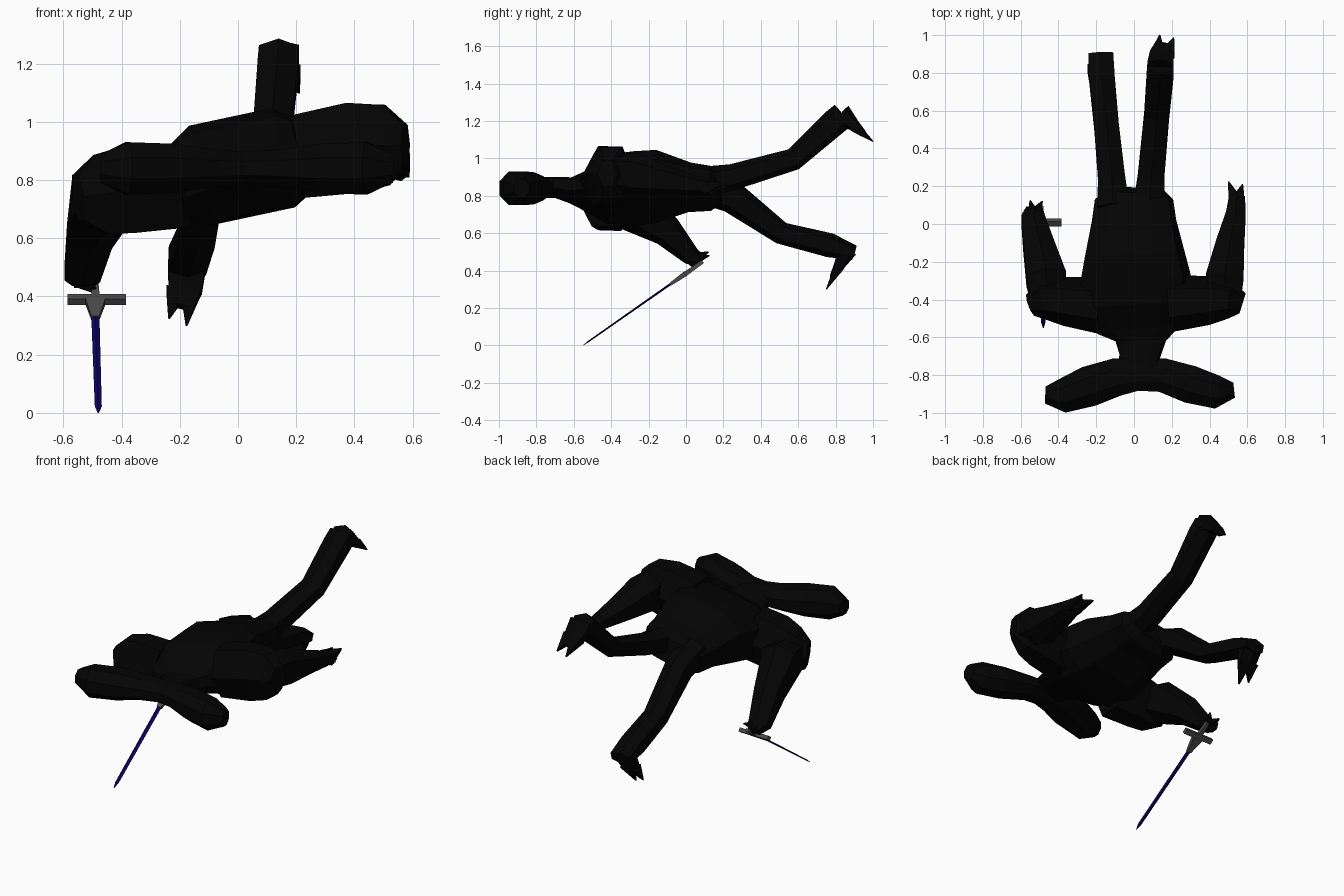
import bpy, bmesh, math
from mathutils import Vector


def material(name, rgb):
    m = bpy.data.materials.new(name)
    m.diffuse_color = (*rgb, 1)
    return m


DARK = material("dark_skin", (0.001, 0.001, 0.001))
BLUE = material("blue_blade", (0.003, 0.001, 0.11))
GREY = material("grey_metal", (0.07, 0.07, 0.07))


def loft(name, rings, side, sides=6, mat=DARK, flat=True, boxy=1.0):
    """Skin rings of (x, y, z, half width along side, half thickness)."""
    bm = bmesh.new()
    pts = [Vector(r[:3]) for r in rings]
    loops = []
    for i, r in enumerate(rings):
        t = (pts[min(i + 1, len(pts) - 1)] - pts[max(i - 1, 0)]).normalized()
        u = Vector(side)
        u = (u - t * u.dot(t)).normalized()
        v = t.cross(u)
        k = boxy / math.cos(math.pi / sides) if flat else 1
        loop = []
        for j in range(sides):
            a = 2 * math.pi * (j + (0.5 if flat else 0)) / sides
            ca = max(-1, min(1, k * math.cos(a)))
            sa = max(-1, min(1, k * math.sin(a)))
            loop.append(bm.verts.new(pts[i] + u * ca * r[3] + v * sa * r[4]))
        loops.append(loop)
    for a, b in zip(loops, loops[1:]):
        for j in range(sides):
            n = (j + 1) % sides
            bm.faces.new((a[j], a[n], b[n], b[j]))
    bm.faces.new(loops[0][::-1])
    bm.faces.new(loops[-1])
    bmesh.ops.recalc_face_normals(bm, faces=bm.faces)
    me = bpy.data.meshes.new(name)
    bm.to_mesh(me)
    bm.free()
    me.materials.append(mat)
    ob = bpy.data.objects.new(name, me)
    bpy.context.collection.objects.link(ob)
    return ob


def spike(name, base, tip, w, h, side=(1, 0, 0)):
    return loft(name, [(*base, w, h), (*tip, 0.003, 0.003)], side, 4)


X, Y = (1, 0, 0), (0, 1, 0)

# wide hammer-shaped head
loft("hammer_head", [(x, y, 0.84, hy, hz) for x, y, hy, hz in (
    (-0.47, -0.905, 0.045, 0.05), (-0.38, -0.91, 0.09, 0.09), (-0.24, -0.86, 0.108, 0.085),
    (-0.09, -0.81, 0.1, 0.065), (0.02, -0.795, 0.088, 0.058), (0.15, -0.80, 0.09, 0.065),
    (0.30, -0.85, 0.1, 0.085), (0.44, -0.89, 0.088, 0.09), (0.53, -0.88, 0.04, 0.05))], Y, 8)

# torso, rolled so that the +x shoulder is higher
loft("torso", [
    (0.02, -0.76, 0.845, 0.10, 0.045), (0.03, -0.70, 0.845, 0.105, 0.045),
    (0.035, -0.62, 0.83, 0.13, 0.055), (0.03, -0.555, 0.83, 0.22, 0.075),
    (0.01, -0.42, 0.835, 0.29, 0.155), (0.01, -0.27, 0.84, 0.275, 0.17),
    (0.005, -0.16, 0.85, 0.25, 0.17),
    (0.0, 0.02, 0.845, 0.215, 0.11), (0.0, 0.13, 0.84, 0.20, 0.10),
    (0.0, 0.18, 0.85, 0.15, 0.07)], (0.978, 0, 0.208), 8, boxy=1.35)

# lowered arm holding the sword
loft("lowered_upper_arm", [
    (-0.18, -0.43, 0.78, 0.15, 0.165), (-0.36, -0.41, 0.77, 0.13, 0.175),
    (-0.47, -0.40, 0.75, 0.11, 0.16), (-0.55, -0.43, 0.74, 0.06, 0.09)], Y, flat=False)
loft("lowered_forearm", [
    (-0.465, -0.45, 0.77, 0.07, 0.08), (-0.465, -0.29, 0.74, 0.105, 0.13),
    (-0.51, -0.10, 0.61, 0.078, 0.085), (-0.535, 0.03, 0.475, 0.062, 0.05),
    (-0.525, 0.08, 0.455, 0.045, 0.03)], X)
for i, tip in enumerate(((-0.55, 0.125, 0.48), (-0.485, 0.12, 0.50), (-0.485, 0.05, 0.41))):
    spike(f"lowered_claw_{i}", (-0.53, 0.04, 0.46), tip, 0.035, 0.03)

# raised arm
loft("raised_upper_arm", [
    (0.20, -0.42, 0.88, 0.15, 0.165), (0.39, -0.405, 0.91, 0.13, 0.18),
    (0.51, -0.40, 0.92, 0.10, 0.16), (0.575, -0.42, 0.92, 0.055, 0.08)], Y, flat=False)
loft("raised_forearm", [
    (0.49, -0.44, 0.93, 0.07, 0.10), (0.48, -0.28, 0.91, 0.10, 0.12),
    (0.51, -0.10, 0.88, 0.075, 0.08), (0.54, 0.06, 0.855, 0.052, 0.05),
    (0.545, 0.15, 0.85, 0.042, 0.035)], X)
for i, tip in enumerate(((0.50, 0.225, 0.85), (0.575, 0.21, 0.87), (0.56, 0.17, 0.80))):
    spike(f"raised_claw_{i}", (0.545, 0.10, 0.845), tip, 0.045, 0.035)

# lowered leg, bent at the knee, with a two-toed foot
loft("lowered_leg", [
    (-0.11, 0.08, 0.85, 0.085, 0.09), (-0.12, 0.25, 0.79, 0.07, 0.085),
    (-0.145, 0.51, 0.60, 0.065, 0.06), (-0.17, 0.77, 0.535, 0.068, 0.065),
    (-0.175, 0.90, 0.495, 0.065, 0.04)], X)
loft("lowered_foot", [
    (-0.175, 0.865, 0.51, 0.065, 0.05), (-0.182, 0.815, 0.42, 0.058, 0.028),
    (-0.197, 0.785, 0.365, 0.042, 0.018)], X)
for i, (dx, tip) in enumerate(((-0.025, (-0.237, 0.765, 0.325)), (0.025, (-0.177, 0.75, 0.30)))):
    spike(f"lowered_toe_{i}", (-0.187 + dx, 0.82, 0.42), tip, 0.035, 0.026)

# raised leg kicked up behind, with a two-toed foot
loft("raised_leg", [
    (0.08, 0.08, 0.87, 0.085, 0.085), (0.09, 0.25, 0.90, 0.07, 0.07),
    (0.12, 0.575, 0.995, 0.066, 0.06), (0.138, 0.79, 1.19, 0.07, 0.072),
    (0.14, 0.84, 1.23, 0.068, 0.072)], X)
loft("raised_foot", [
    (0.14, 0.83, 1.235, 0.07, 0.06), (0.147, 0.90, 1.175, 0.063, 0.032),
    (0.16, 0.95, 1.13, 0.048, 0.018)], X)
for i, (dx, tip) in enumerate(((-0.025, (0.137, 1.0, 1.09)), (0.03, (0.21, 0.985, 1.10)))):
    spike(f"raised_toe_{i}", (0.15 + dx, 0.90, 1.17), tip, 0.036, 0.028)

# sword: blade, collar, guard and grip on one slanted axis
loft("sword_blade", [(-0.48, -0.55, 0.0, 0.002, 0.001), (-0.48, -0.52, 0.022, 0.012, 0.004),
                     (-0.49, -0.08, 0.33, 0.014, 0.006)], X, 4, BLUE, False)
loft("sword_collar", [(-0.49, -0.085, 0.326, 0.014, 0.008), (-0.49, 0.0, 0.385, 0.035, 0.014)], X, 4, GREY)
loft("sword_guard", [(-0.585, 0.008, 0.39, 0.016, 0.012), (-0.385, 0.008, 0.39, 0.016, 0.012)],
     (0, 0.82, 0.57), 4, GREY)
loft("sword_grip", [(-0.49, -0.01, 0.378, 0.016, 0.012), (-0.49, 0.09, 0.448, 0.01, 0.01)], X, 4, GREY)
